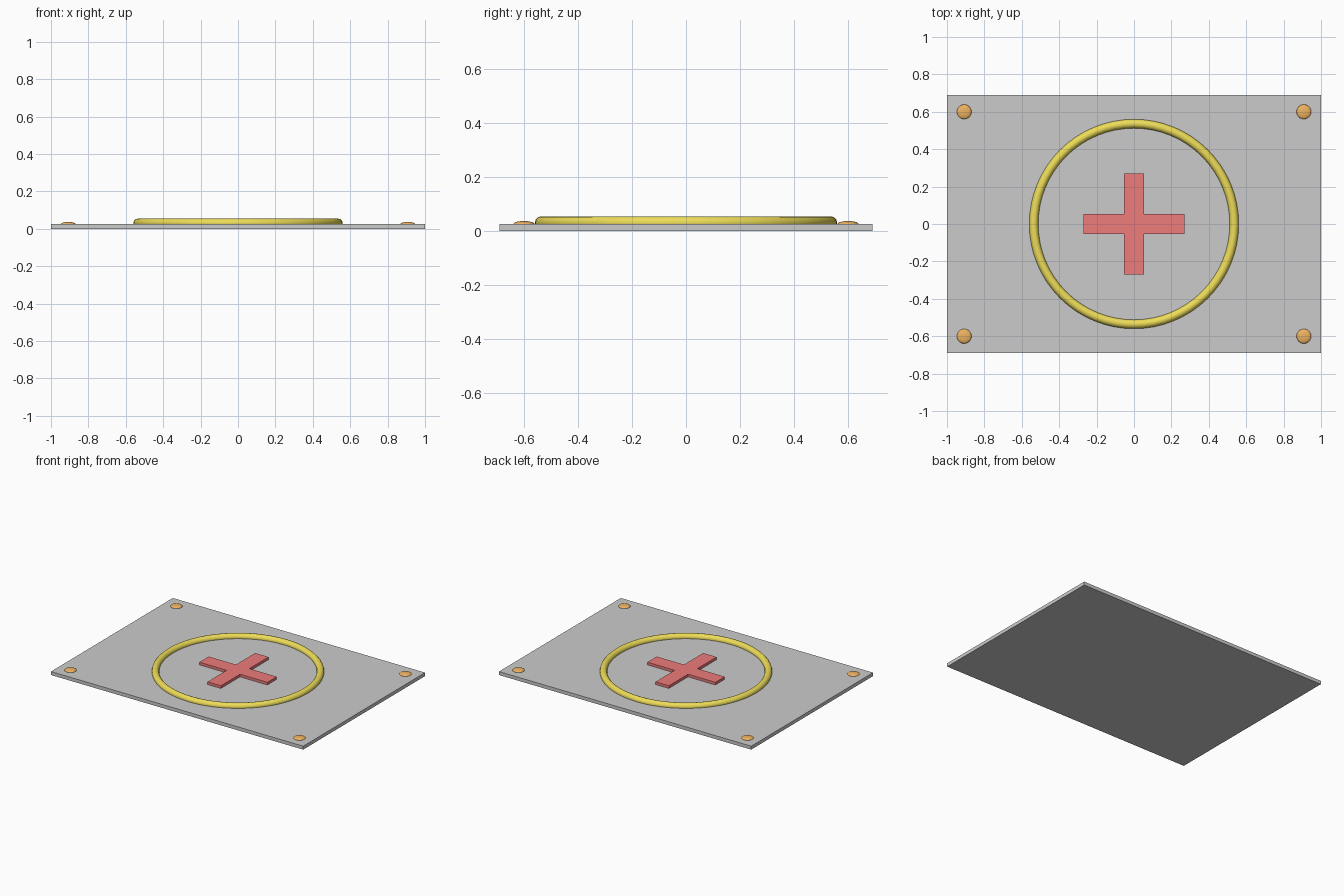
import bpy, bmesh
from math import radians

if "Cube" in bpy.data.objects:
    bpy.data.objects.remove(bpy.data.objects["Cube"])


def material(name, rgb):
    mat = bpy.data.materials.new(name)
    mat.diffuse_color = (*rgb, 1)
    mat.use_nodes = True
    mat.node_tree.nodes["Principled BSDF"].inputs["Base Color"].default_value = mat.diffuse_color
    return mat


def slab(name, outline, z0, z1):
    """Extrude a flat outline from z0 up to z1."""
    bm = bmesh.new()
    face = bm.faces.new([bm.verts.new((x, y, z0)) for x, y in outline])
    top = bmesh.ops.extrude_face_region(bm, geom=[face])["geom"]
    verts = [v for v in top if isinstance(v, bmesh.types.BMVert)]
    bmesh.ops.translate(bm, verts=verts, vec=(0, 0, z1 - z0))
    bmesh.ops.recalc_face_normals(bm, faces=bm.faces)
    mesh = bpy.data.meshes.new(name)
    bm.to_mesh(mesh)
    bm.free()
    obj = bpy.data.objects.new(name, mesh)
    bpy.context.collection.objects.link(obj)
    return obj


def finish(name, mat):
    obj = bpy.context.object
    obj.name = name
    obj.data.materials.append(mat)
    bpy.ops.object.shade_smooth_by_angle(angle=radians(50))


yellow = material("yellow", (0.85, 0.72, 0.1))
red = material("red", (0.85, 0.2, 0.2))
orange = material("orange", (0.85, 0.45, 0.12))

# Base plate
W, D, T = 1.0, 0.69, 0.025
slab("base_plate", [(-W, -D), (W, -D), (W, D), (-W, D)], 0, T)

# Raised cross: one corner of the outline turned four times
a, b = 0.27, 0.053
outline = []
x_y = [(a, -b), (a, b), (b, b)]
for _ in range(4):
    outline += x_y
    x_y = [(-y, x) for x, y in x_y]
slab("cross", outline, T, 0.044).data.materials.append(red)

# Round ring
bpy.ops.mesh.primitive_torus_add(major_radius=0.536, minor_radius=0.024,
                                 major_segments=64, minor_segments=12,
                                 location=(0, 0, 0.03))
finish("ring", yellow)

# Flattened corner studs
for sx in (-1, 1):
    for sy in (-1, 1):
        bpy.ops.mesh.primitive_uv_sphere_add(segments=24, ring_count=12, radius=0.039,
                                             location=(sx * 0.908, sy * 0.6, T))
        bpy.context.object.scale.z = 0.3
        finish("corner_stud", orange)
